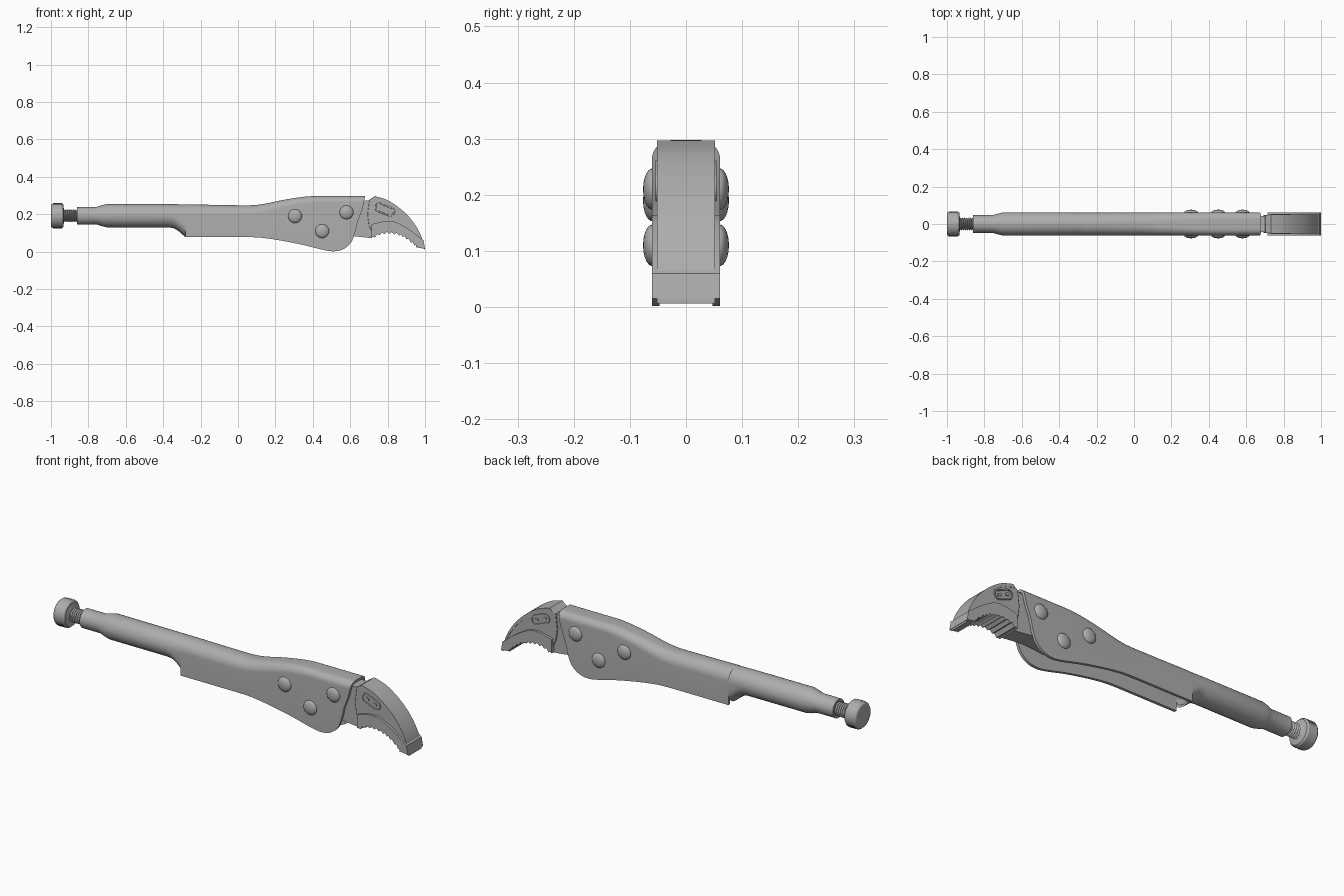
import bpy, bmesh, math

if "Cube" in bpy.data.objects:
    bpy.data.objects.remove(bpy.data.objects["Cube"])

steel = bpy.data.materials.new("steel_grey")
steel.diffuse_color = (0.42, 0.42, 0.42, 1)
steel.use_nodes = True
steel.node_tree.nodes["Principled BSDF"].inputs["Base Color"].default_value = steel.diffuse_color
AXIS_Z = 0.192


def finish(name, bm, angle=35):
    bmesh.ops.recalc_face_normals(bm, faces=bm.faces)
    me = bpy.data.meshes.new(name)
    bm.to_mesh(me)
    bm.free()
    ob = bpy.data.objects.new(name, me)
    bpy.context.collection.objects.link(ob)
    me.materials.append(steel)
    bpy.ops.object.select_all(action='DESELECT')
    ob.select_set(True)
    bpy.context.view_layer.objects.active = ob
    if angle:
        bpy.ops.object.shade_smooth_by_angle(angle=math.radians(angle))
    return ob


def loft(name, rings, looped=False, angle=35):
    bm = bmesh.new()
    vs = [[bm.verts.new(p) for p in ring] for ring in rings]
    n = len(vs[0])
    for a, b in zip(vs, vs[1:] + ([vs[0]] if looped else [])):
        for i in range(n):
            j = (i + 1) % n
            bm.faces.new((a[i], a[j], b[j], b[i]))
    if not looped:
        bm.faces.new(vs[0])
        bm.faces.new(vs[-1])
    return finish(name, bm, angle)


def slab(name, outline, half, angle=30, bevel=0.0):
    """Side outline (x, z) extruded to both sides of y = 0."""
    ob = loft(name, [[(x, y, z) for x, z in outline] for y in (-half, half)], angle=angle)
    if bevel:
        m = ob.modifiers.new("soft_edges", 'BEVEL')
        m.width, m.segments, m.limit_method = bevel, 2, 'ANGLE'
        m.angle_limit = math.radians(50)
    return ob


def arc(cy, cz, r, a0, a1, n=8):
    return [(cy + r * math.cos(math.radians(a0 + (a1 - a0) * i / n)),
             cz + r * math.sin(math.radians(a0 + (a1 - a0) * i / n))) for i in range(n + 1)]


def spline(pts, per=6):
    """Catmull-Rom curve through a few points."""
    p = [pts[0]] + pts + [pts[-1]]
    out = []
    for a, b, c, d in zip(p, p[1:], p[2:], p[3:]):
        for k in range(per):
            t = k / per
            out.append(tuple(0.5 * (2 * b[i] + (c[i] - a[i]) * t
                       + (2 * a[i] - 5 * b[i] + 4 * c[i] - d[i]) * t * t
                       + (3 * b[i] - a[i] - 3 * c[i] + d[i]) * t ** 3) for i in range(len(b))))
    return out + [pts[-1]]


# Round hollow handle that deepens where it meets the open channel
def tube_ring(x, top, bot, w, t):
    w, top, bot = w - t, top - t, bot + t
    r = min(w, (top - bot) / 2) * 0.999
    pts = []
    for s, c, a in ((1, top - r, 0), (-1, top - r, 90), (-1, bot + r, 180), (1, bot + r, 270)):
        pts += arc(s * (w - r), c, r, a, a + 90)
    return [(x, y, z) for y, z in pts]


sections = [(-0.86, 0.24, 0.145, 0.0475), (-0.755, 0.24, 0.145, 0.0475),
            (-0.73, 0.248, 0.137, 0.055), (-0.70, 0.255, 0.13, 0.0625),
            (-0.37, 0.254, 0.13, 0.0625), (-0.345, 0.254, 0.126, 0.062),
            (-0.32, 0.2535, 0.112, 0.061), (-0.30, 0.253, 0.094, 0.061),
            (-0.28, 0.253, 0.078, 0.061)]
loft("handle_tube", [tube_ring(*s, 0) for s in sections]
     + [tube_ring(*s, 0.012) for s in reversed(sections)], looped=True)


# Channel body: folded sheet, open below, trimmed to the side outline
def channel_ring(x, top, r, w=0.061, t=0.014):
    ri = max(r - t, 0.008)
    outer = [(w, -0.03)] + arc(w - r, top - r, r, 0, 90) + arc(r - w, top - r, r, 90, 180) + [(-w, -0.03)]
    v, h = w - t, top - t
    inner = [(v, -0.03)] + arc(v - ri, h - ri, ri, 0, 90) + arc(ri - v, h - ri, ri, 90, 180) + [(-v, -0.03)]
    return [(x, y, z) for y, z in outer + inner[::-1]]


spine = spline([(-0.281, 0.253, 0.058), (-0.1, 0.25, 0.056), (0.06, 0.248, 0.052),
                (0.14, 0.256, 0.048), (0.26, 0.28, 0.042), (0.38, 0.296, 0.037),
                (0.48, 0.297, 0.035), (0.72, 0.297, 0.035)], 4)
body = loft("channel_body", [channel_ring(*s) for s in spine], angle=0)
lower = spline([(0.04, 0.078), (0.12, 0.075), (0.22, 0.061), (0.34, 0.038), (0.45, 0.011),
                (0.51, 0.002), (0.56, 0.012), (0.60, 0.043), (0.622, 0.09), (0.64, 0.16),
                (0.664, 0.225), (0.68, 0.297)], 5)
cutter = slab("trim_outline", [(-0.3, 0.35), (-0.3, 0.078)] + lower + [(0.685, 0.35)], 0.1, angle=0)
cutter.hide_render = True
bpy.context.view_layer.objects.active = body
mod = body.modifiers.new("trim", 'BOOLEAN')
mod.operation, mod.object, mod.solver = 'INTERSECT', cutter, 'EXACT'
bpy.ops.object.modifier_apply(modifier=mod.name)
bpy.data.objects.remove(cutter)
bpy.ops.object.select_all(action='DESELECT')
body.select_set(True)
bpy.ops.object.shade_smooth_by_angle(angle=math.radians(35))

# Domed rivets on both sides
for k, (x, z) in enumerate(((0.305, 0.19), (0.45, 0.11), (0.58, 0.21))):
    for side in (-1, 1):
        rings = [[(x + 0.037 * math.cos(e) * math.cos(a), side * (0.06 + 0.0165 * math.sin(e)),
                   z + 0.037 * math.cos(e) * math.sin(a))
                  for a in (2 * math.pi * i / 32 for i in range(32))]
                 for e in (math.radians(d) for d in (0, 12, 25, 40, 55, 70, 84))]
        loft("rivet_%d_%s" % (k + 1, "front" if side < 0 else "back"), rings, angle=50)

# Jaw: tang inside the channel, curved web, wider toothed band
slab("jaw_tang", [(0.42, 0.10), (0.47, 0.075), (0.60, 0.085), (0.716, 0.072), (0.73, 0.17),
                  (0.72, 0.275), (0.56, 0.265), (0.42, 0.15)], 0.042)
back = spline([(0.732, 0.297), (0.80, 0.275), (0.87, 0.228), (0.93, 0.167), (0.975, 0.094),
               (0.998, 0.02)])
seam = spline([(0.714, 0.145), (0.735, 0.152), (0.79, 0.163), (0.845, 0.157), (0.92, 0.115),
               (0.992, 0.06)])
bite = spline([(0.714, 0.075), (0.757, 0.099), (0.81, 0.106), (0.86, 0.097), (0.90, 0.078),
               (0.944, 0.043), (0.958, 0.022)], 4)
# each second point is pushed inward to make the teeth
teeth = []
for i, (x, z) in enumerate(bite):
    teeth.append((x, z + (0.0 if i % 2 else -0.011) if 0 < i < len(bite) - 1 else z))
slab("jaw_web", [(0.702, 0.278)] + back + [(0.965, 0.05), (0.90, 0.10), (0.81, 0.13),
                 (0.714, 0.11), (0.70, 0.14), (0.692, 0.2)], 0.049, bevel=0.005)
slab("jaw_toothed_band", teeth + [(1.0, 0.015)] + seam[::-1], 0.061, angle=20)
# flange lip along the outer curve
rim = [(x - 0.014 * (1 - i / len(back)), z - 0.014) for i, (x, z) in enumerate(back)]
slab("jaw_outer_rim", back + rim[::-1], 0.052)

# Oval badge frame on each jaw side
ca, sa = math.cos(math.radians(-22)), math.sin(math.radians(-22))


def oval(r, half, y):
    pts = arc(half, 0, r, -90, 90, 10) + arc(-half, 0, r, 90, 270, 10)
    return [(0.785 + u * ca - v * sa, y, 0.225 + u * sa + v * ca) for u, v in pts]


for side, label in ((-1, "front"), (1, "back")):
    i, o = side * 0.048, side * 0.054
    loft("badge_frame_" + label, [oval(0.026, 0.03, i), oval(0.025, 0.03, o),
                                  oval(0.019, 0.03, o), oval(0.018, 0.03, i)], looped=True)
    for u in (-0.024, 0.024):
        loft("badge_stud_%s_%d" % (label, u > 0),
             [[(x + u * ca, y, z + u * sa) for x, y, z in oval(0.007, 0.005, yy)] for yy, y in ((i, i), (o, o))])


# Threaded adjusting screw: helical ridges around the x axis
def ring_x(x, r, n=48, lead=0.0):
    return [(x + lead * i / n, r * math.cos(2 * math.pi * i / n),
             AXIS_Z + r * math.sin(2 * math.pi * i / n)) for i in range(n)]


pitch = 0.011
bm = bmesh.new()
n, turns = 32, 11
grid = [[bm.verts.new((-0.945 + pitch * (t + h), r * math.cos(2 * math.pi * t),
                       AXIS_Z + r * math.sin(2 * math.pi * t)))
         for h, r in ((0, 0.028), (0.5, 0.035), (1, 0.028))]
        for t in (k / n for k in range(n * turns + 1))]
for a, b in zip(grid, grid[1:]):
    for k in range(2):
        bm.faces.new((a[k], a[k + 1], b[k + 1], b[k]))
finish("screw_thread", bm, 30)
loft("screw_core", [ring_x(-0.945, 0.028, 32), ring_x(-0.80, 0.028, 32)])

# Knurled knob: alternating ridges on the rim, chamfered ends
rings = [ring_x(-1.0, 0.056, 64), ring_x(-0.998, 0.060, 64), ring_x(-0.991, 0.065, 64)]
for row in range(7):
    rings.append([(-0.989 + 0.0078 * row, r * math.cos(2 * math.pi * i / 64),
                   AXIS_Z + r * math.sin(2 * math.pi * i / 64))
                  for i in range(64) for r in [0.068 if (i + row) % 2 else 0.0645]])
rings += [ring_x(-0.940, 0.065, 64), ring_x(-0.934, 0.060, 64), ring_x(-0.933, 0.045, 64),
          ring_x(-0.929, 0.034, 64)]
loft("knurled_knob", rings, angle=18)
